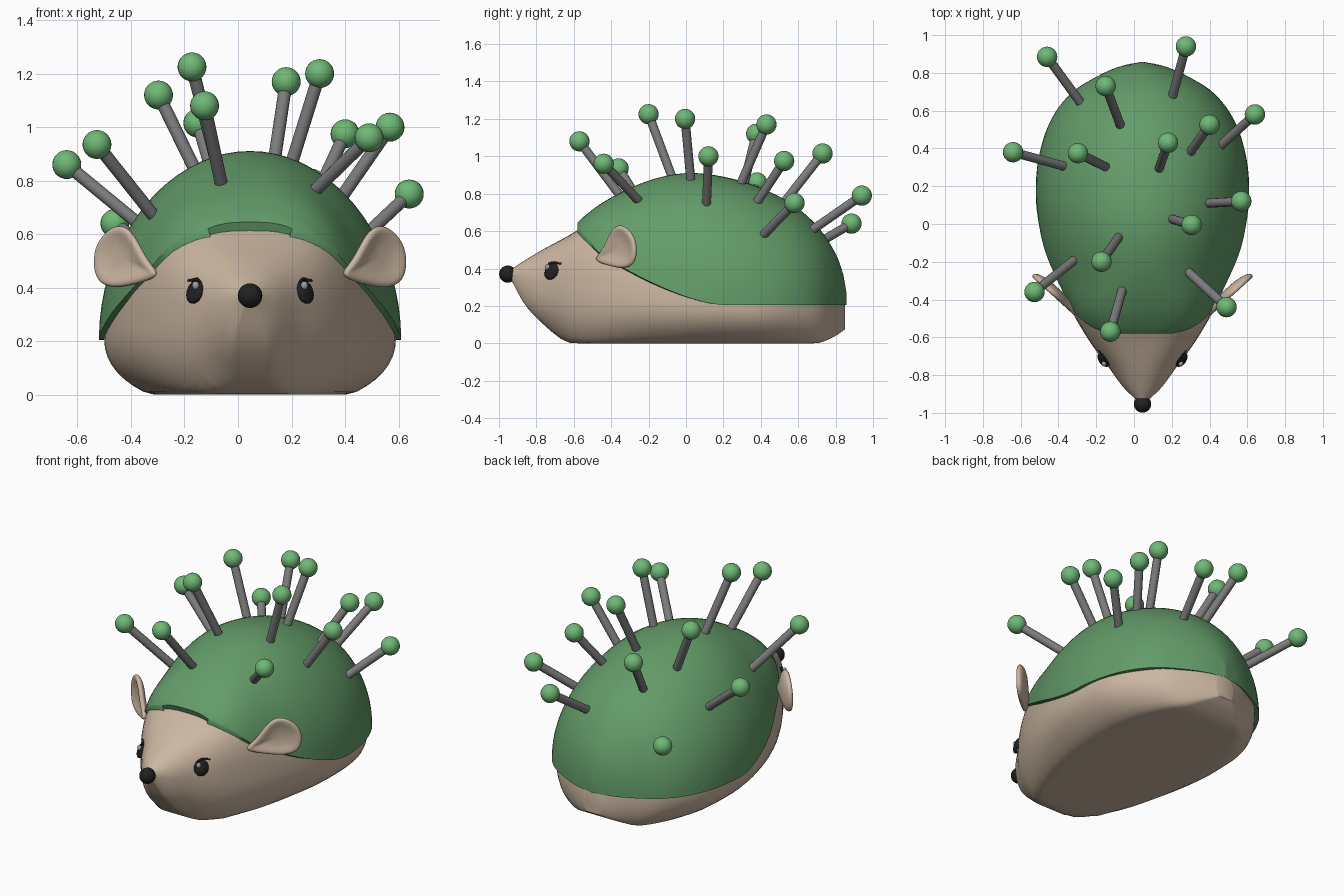
import bpy, bmesh, math
from mathutils import Vector, Matrix

if "Cube" in bpy.data.objects:
    bpy.data.objects.remove(bpy.data.objects["Cube"])

CX = 0.045  # symmetry plane of the animal


def material(name, rgb):
    m = bpy.data.materials.new(name)
    m.diffuse_color = (*rgb, 1)
    m.use_nodes = True
    m.node_tree.nodes["Principled BSDF"].inputs["Base Color"].default_value = m.diffuse_color
    return m


BEIGE = material("beige", (0.60, 0.47, 0.36))
GREEN = material("green", (0.125, 0.33, 0.14))
LIGHT = material("light green", (0.16, 0.48, 0.18))
GREY = material("grey", (0.20, 0.20, 0.20))
BLACK = material("black", (0.015, 0.015, 0.015))
SHINE = material("eye shine", (0.35, 0.35, 0.36))


def finish(bm, name, mat, angle=50):
    me = bpy.data.meshes.new(name)
    bm.to_mesh(me)
    bm.free()
    ob = bpy.data.objects.new(name, me)
    bpy.context.collection.objects.link(ob)
    me.materials.append(mat)
    bpy.ops.object.select_all(action='DESELECT')
    ob.select_set(True)
    bpy.context.view_layer.objects.active = ob
    bpy.ops.object.shade_smooth_by_angle(angle=math.radians(angle))
    return ob


def sample(table, y):
    """Smooth (Hermite) interpolation of the columns of a station table."""
    n = len(table)
    i = max(k for k in range(n - 1) if table[k][0] <= y + 1e-9)
    a, b = table[i], table[i + 1]
    p, q = table[max(i - 1, 0)], table[min(i + 2, n - 1)]
    h = b[0] - a[0]
    t = (y - a[0]) / h
    out = []
    for c in range(1, len(a)):
        m0 = (b[c] - p[c]) / (b[0] - p[0]) * h
        m1 = (q[c] - a[c]) / (q[0] - a[0]) * h
        out.append((2*t**3 - 3*t*t + 1) * a[c] + (t**3 - 2*t*t + t) * m0
                   + (3*t*t - 2*t**3) * b[c] + (t**3 - t*t) * m1)
    return out


def stations(table, n):
    y0, y1 = table[0][0], table[-1][0]
    return [y0 + (y1 - y0) * (1 - math.cos(math.pi * i / n)) / 2 for i in range(n + 1)]


def loft(rings, closed):
    bm = bmesh.new()
    vs = [[bm.verts.new(p) for p in r] for r in rings]
    n = len(rings[0])
    for a, b in zip(vs, vs[1:]):
        for j in range(n if closed else n - 1):
            k = (j + 1) % n
            bm.faces.new((a[j], b[j], b[k], a[k]))
    if closed:
        bm.faces.new(vs[0])
    bm.faces.new(vs[-1][::-1])
    return bm


def squareness(y):
    """Section exponent: boxier around the forehead, elliptical elsewhere."""
    return 2 + 0.9 * math.exp(-((y + .56) / .2) ** 2)


# Body: y, half width, bottom, widest height, top
BODY = [(-.93, .035, .33, .365, .40), (-.86, .105, .205, .34, .445), (-.75, .185, .09, .31, .51),
        (-.63, .275, .005, .29, .575), (-.45, .38, 0, .26, .685), (-.25, .465, 0, .24, .80),
        (0, .53, 0, .22, .87), (.2, .545, 0, .21, .85), (.45, .51, 0, .20, .77),
        (.7, .345, 0, .19, .58), (.8, .18, .04, .17, .42), (.85, .06, .075, .14, .21)]
rings = []
for y in stations(BODY, 44):
    w, bot, zc, top = sample(BODY, y)
    bot = max(bot, 0)
    e = 2 / squareness(y)
    cut = 1.3 - .25 * math.exp(-((y + .72) / .16) ** 2)  # rounder chin
    ring = []
    for j in range(56):
        t = 2 * math.pi * j / 56
        c, s = math.cos(t), math.sin(t)
        if s >= 0:
            x = math.copysign(abs(c) ** e, c)
            ring.append((CX + w * x, y, zc + (top - zc) * s ** e))
        else:  # rounded underside cut flat at the bottom
            x = math.copysign(abs(c) ** (2 / 2.2), c)
            ring.append((CX + w * x, y, max(bot, zc - cut * (zc - bot) * abs(s) ** (2 / 2.2))))
    rings.append(ring)
finish(loft(rings, True), "body", BEIGE)

# Back cover: y, half width, top, lower edge
COVER = [(-.58, .30, .645, .62), (-.55, .335, .675, .58), (-.45, .395, .75, .475),
         (-.3, .465, .83, .385), (-.15, .52, .885, .31), (0, .55, .91, .25),
         (.15, .565, .90, .21), (.35, .55, .85, .205), (.55, .485, .755, .205),
         (.7, .37, .63, .205), (.8, .205, .48, .205), (.84, .10, .37, .205), (.858, .006, .27, .205)]
ZC = .205
rings = []
for y in stations(COVER, 44):
    w, top, edge = sample(COVER, y)
    e = 2 / squareness(y)
    k = min(1, max(0, (edge - ZC) / (top - ZC)))
    t0 = math.asin(k ** (1 / e))
    ring = []
    for j in range(37):
        t = t0 + (math.pi - 2 * t0) * j / 36
        c, s = math.cos(t), math.sin(t)
        ring.append((CX + w * math.copysign(abs(c) ** e, c), y, ZC + (top - ZC) * abs(s) ** e))
    # lip turned in towards the body along the lower edge
    lip = [(CX + (p[0] - CX) * .91, y, ZC + (p[2] - ZC) * .91) for p in (ring[0], ring[-1])]
    rings.append([lip[0]] + ring + [lip[1]])
rings.insert(0, [(x, y + .02, z - .05) for x, y, z in rings[0]])  # front lip
finish(loft(rings, False), "back_cover", GREEN)


def ball(name, pos, size, mat, rot=None):
    bm = bmesh.new()
    bmesh.ops.create_uvsphere(bm, u_segments=24, v_segments=14, radius=1)
    m = Matrix.Translation(pos) @ (rot or Matrix()) @ Matrix.Diagonal((*size, 1))
    bmesh.ops.transform(bm, matrix=m, verts=bm.verts)
    return finish(bm, name, mat)


def rod(name, a, b, r, mat, seg=16):
    a, b = Vector(a), Vector(b)
    d = b - a
    bm = bmesh.new()
    m = Matrix.Translation((a + b) / 2) @ d.to_track_quat('Z', 'Y').to_matrix().to_4x4()
    bmesh.ops.create_cone(bm, cap_ends=True, segments=seg, radius1=r, radius2=r,
                          depth=d.length, matrix=m)
    return finish(bm, name, mat)


# Nose
ball("nose", (CX, -.953, .37), (.046, .046, .046), BLACK)

# Ears: cupped leaf, (distance outward, height)
EAR = [(-.14, .45), (.1, .49), (.34, .605), (.55, .64), (.78, .62), (.99, .565),
       (1.04, .495), (.98, .42), (.7, .395), (.35, .41), (.08, .425)]


def ear(name, side):
    bm = bmesh.new()
    out, back = Vector((.215, .195, 0)), Vector((-.67, .74, 0))
    mid = Vector((.58, .51))

    def place(u, z, depth):
        p = Vector((.365, -.47, z)) + out * u + back * depth
        return bm.verts.new((CX + side * p.x, p.y, p.z))
    loops = []
    for k, depth in ((1, 0), (.6, .02)):
        loops.append([place(*(mid + (Vector(p) - mid) * k), depth) for p in EAR])
    c = place(*mid, .028)
    n = len(EAR)
    for j in range(n):
        k = (j + 1) % n
        bm.faces.new((loops[0][j], loops[0][k], loops[1][k], loops[1][j]))
        bm.faces.new((loops[1][j], loops[1][k], c))
    bmesh.ops.recalc_face_normals(bm, faces=bm.faces)
    ob = finish(bm, name, BEIGE, 180)
    s = ob.modifiers.new("thickness", 'SOLIDIFY')
    s.thickness, s.offset = .034, 0
    ob.modifiers.new("round", 'SUBSURF').levels = 2


# Ears, eyes, shines and lashes on both sides
for side, tag in ((-1, "left"), (1, "right")):
    ear(tag + "_ear", side)
    turn = Matrix.Rotation(-side * math.radians(38), 4, 'Z')  # local x becomes the outward normal
    tilt = Matrix.Rotation(-side * math.radians(22), 4, 'Y') @ Matrix.Rotation(math.radians(-14), 4, 'X')

    def at(x, y, z):
        return Vector((CX + side * x, y, z))
    ball(tag + "_eye", at(.205, -.718, .385), (.022, .043, .048), BLACK, turn @ tilt)
    ball(tag + "_eye_shine", at(.203, -.74, .408), (.013, .014, .016), SHINE, turn)
    lash = [at(.19, -.735, .425), at(.198, -.71, .433), at(.215, -.685, .428), at(.23, -.665, .426)]
    for i in range(3):
        rod(f"{tag}_lash_{i}", lash[i], lash[i + 1], .006, BLACK, 8)

# Pins: head position, entry point in the cover
PINS = [((-.46, .885, .64), (-.285, .645, .50)), ((.275, .94, .79), (.205, .68, .61)),
        ((-.15, .73, 1.015), (-.075, .53, .76)), ((-.64, .38, .86), (-.385, .31, .65)),
        ((-.297, .375, 1.12), (-.165, .31, .85)), ((.18, .43, 1.17), (.135, .30, .87)),
        ((.40, .525, .975), (.305, .39, .77)), ((.64, .58, .75), (.47, .425, .59)),
        ((.568, .12, 1.0), (.395, .11, .75)), ((.305, -.005, 1.2), (.205, .025, .88)),
        ((-.172, -.2, 1.225), (-.085, -.075, .89)), ((-.527, -.36, .935), (-.34, -.21, .70)),
        ((-.125, -.57, 1.08), (-.065, -.36, .80)), ((.49, -.44, .96), (.305, -.27, .78))]
for i, (head, base) in enumerate(PINS):
    h, b = Vector(head), Vector(base)
    rod(f"pin_shaft_{i}", b + (b - h).normalized() * .04, h, .024, GREY)
    ball(f"pin_head_{i}", h, (.054, .054, .054), LIGHT)
